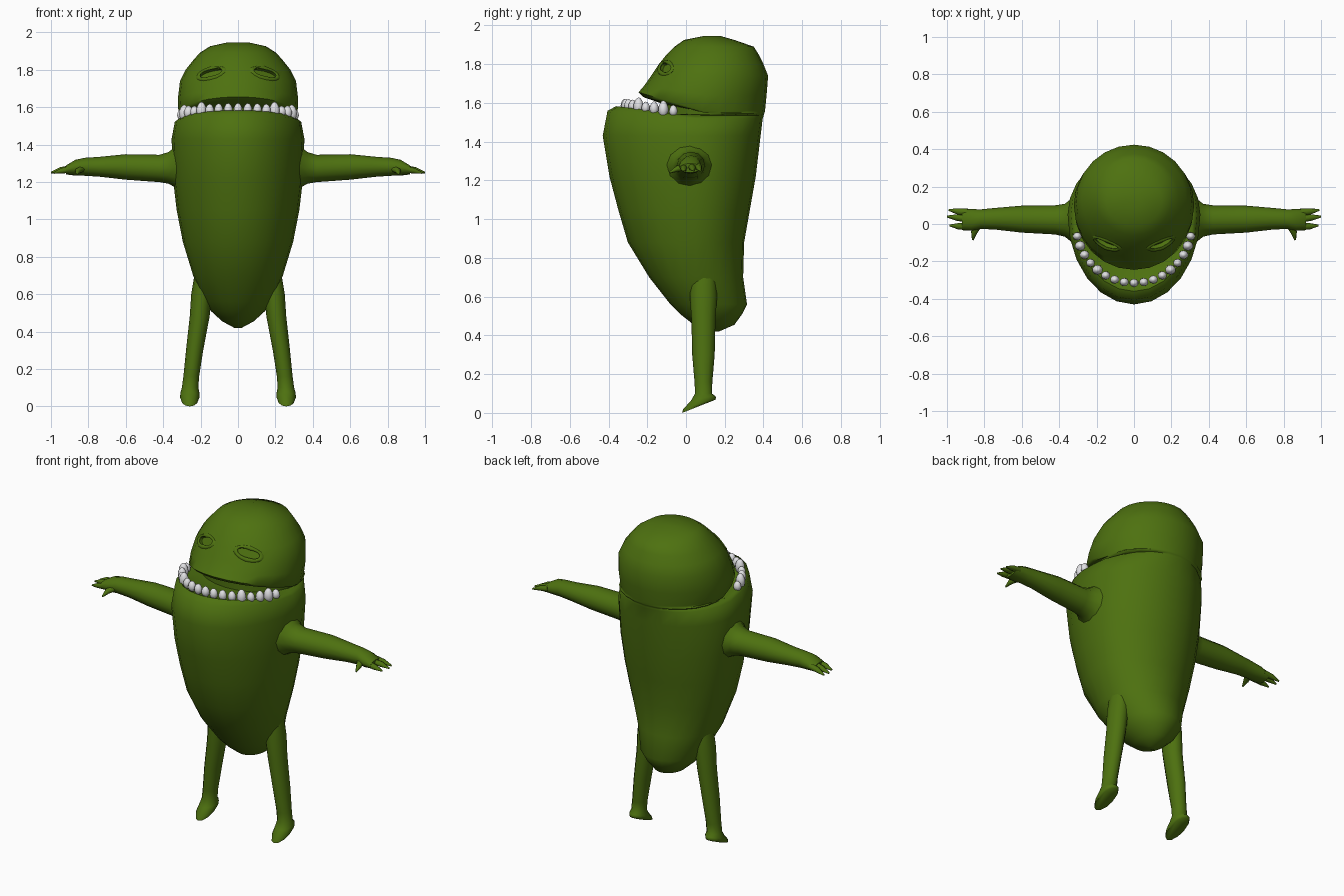
import bpy, bmesh, math
from mathutils import Vector

if "Cube" in bpy.data.objects:
    bpy.data.objects.remove(bpy.data.objects["Cube"])


def material(name, rgb):
    m = bpy.data.materials.new(name)
    m.use_nodes = True
    m.diffuse_color = (*rgb, 1)
    bsdf = next(n for n in m.node_tree.nodes if n.type == 'BSDF_PRINCIPLED')
    bsdf.inputs["Base Color"].default_value = (*rgb, 1)
    bsdf.inputs["Roughness"].default_value = 0.7
    return m


SKIN = material("green skin", (0.075, 0.165, 0.005))
TOOTH = material("tooth white", (0.75, 0.75, 0.77))


def finish(bm, name, mat, angle=60):
    bmesh.ops.recalc_face_normals(bm, faces=bm.faces)
    me = bpy.data.meshes.new(name)
    bm.to_mesh(me)
    bm.free()
    me.materials.append(mat)
    ob = bpy.data.objects.new(name, me)
    bpy.context.collection.objects.link(ob)
    smooth(ob, angle)
    return ob


def smooth(ob, angle):
    bpy.ops.object.select_all(action='DESELECT')
    ob.select_set(True)
    bpy.context.view_layer.objects.active = ob
    bpy.ops.object.shade_smooth_by_angle(angle=math.radians(angle))


def loft(name, rings, mat=SKIN, angle=60, closed=False):
    """Skin a list of point rings, capping the ends unless it is a closed loop."""
    bm = bmesh.new()
    loops = [[bm.verts.new(p) for p in r] for r in rings]
    n = len(loops[0])
    pairs = list(zip(loops, loops[1:]))
    if closed:
        pairs.append((loops[-1], loops[0]))
    else:
        bm.faces.new(loops[0])
        bm.faces.new(loops[-1])
    for a, b in pairs:
        for i in range(n):
            j = (i + 1) % n
            bm.faces.new((a[i], a[j], b[j], b[i]))
    return finish(bm, name, mat, angle)


def ellipse(c, u, v, n=10):
    c, u, v = Vector(c), Vector(u), Vector(v)
    return [c + u * math.cos(t * math.tau / n) + v * math.sin(t * math.tau / n)
            for t in range(n)]


# Body: z, half width, front y, back y, rise of the ring towards the front
BODY = [
    (0.42, 0.02, 0.13, 0.17, 0), (0.455, 0.085, 0.04, 0.25, 0),
    (0.51, 0.145, -0.03, 0.29, 0), (0.56, 0.18, -0.08, 0.315, 0),
    (0.70, 0.24, -0.19, 0.295, 0), (0.88, 0.295, -0.30, 0.30, 0),
    (1.05, 0.328, -0.35, 0.33, 0), (1.22, 0.348, -0.395, 0.36, 0),
    (1.43, 0.355, -0.43, 0.385, 0),
    # jaw rim, mouth floor, throat and upper lip
    (1.52, 0.338, -0.405, 0.396, 0.04), (1.53, 0.318, -0.36, 0.40, 0.053),
    (1.535, 0.308, -0.335, 0.40, 0.02), (1.54, 0.303, -0.12, 0.402, 0),
    (1.545, 0.305, -0.12, 0.404, 0.05), (1.55, 0.312, -0.22, 0.406, 0.08),
    (1.56, 0.318, -0.245, 0.408, 0.095),
    # head
    (1.64, 0.322, -0.215, 0.416, 0.05), (1.74, 0.31, -0.18, 0.424, 0),
    (1.80, 0.28, -0.14, 0.40, 0), (1.85, 0.24, -0.10, 0.375, 0),
    (1.89, 0.205, -0.06, 0.35, 0), (1.925, 0.15, -0.01, 0.25, 0),
    (1.945, 0.06, 0.09, 0.18, 0),
]


def body_ring(z, w, yf, yb, rise, n=24):
    mid = max(0.05, (yf + yb) / 2)
    pts = []
    for i in range(n):
        c, s = math.cos(i * math.tau / n), math.sin(i * math.tau / n)
        depth = yb - mid if s > 0 else mid - yf
        pts.append((w * c, mid + depth * s, z + rise * max(0, -s)))
    return pts


body = loft("body", [body_ring(*r) for r in BODY])

# Eyes: sunken almond sockets with raised lids
for side, label in ((1, "left"), (-1, "right")):
    out = Vector((0.42 * side, -0.75, 0.5)).normalized()
    along = Vector((0.14 * side, 0.06, -0.035))
    along = (along - out * along.dot(out)).normalized()
    up = out.cross(along).normalized()
    if up.z < 0:
        up = -up
    centre = body.closest_point_on_mesh(Vector((0.15 * side, -0.11, 1.79)))[1]

    def almond(offset, grow=0.0):
        pts = []
        for i in range(16):
            a = i * math.tau / 16
            s = math.sin(a)
            lift = (0.034 if s < 0 else 0.022) + grow
            pts.append(centre + along * (0.072 + grow) * math.cos(a)
                       + up * lift * s + out * offset)
        return pts

    lid_path = [body.closest_point_on_mesh(p)[1] for p in almond(0, 0.006)]
    cutter = loft(label + "_socket_cutter", [almond(-0.028), almond(0.08)])
    cutter.hide_render = True
    mod = body.modifiers.new("socket", 'BOOLEAN')
    mod.operation = 'DIFFERENCE'
    mod.solver = 'EXACT'
    mod.object = cutter
    bpy.context.view_layer.objects.active = body
    bpy.ops.object.modifier_apply(modifier=mod.name)
    bpy.data.objects.remove(cutter)

    lid_rings = []
    for p in lid_path:
        radial = (p - centre).normalized()
        lid_rings.append(ellipse(p, radial * 0.012, out * 0.007, 6))
    loft(label + "_eyelid", lid_rings, closed=True)
smooth(body, 60)

# Teeth: pegs along the lower jaw, larger towards the corners
COUNT = 17
for i in range(COUNT):
    t = (i / (COUNT - 1) * 2 - 1) * math.radians(78)
    front = math.cos(t)
    big = (1.0, 1.25, 0.85)[abs(i - COUNT // 2) % 3] if front < 0.85 else 0.9
    bm = bmesh.new()
    bmesh.ops.create_uvsphere(bm, u_segments=10, v_segments=7, radius=1)
    for v in bm.verts:
        taper = 1 - 0.2 * max(0, v.co.z)
        v.co = Vector((0.31 * math.sin(t) + v.co.x * 0.026 * taper * big ** 0.5,
                       -0.315 * front + v.co.y * 0.024 * taper * big ** 0.5,
                       1.545 + 0.038 * front + 0.008 * big + v.co.z * 0.035 * big))
    finish(bm, f"tooth_{i + 1}", TOOTH)

# Arm sections: x, middle y, middle z, half depth, half height
ARM = [
    (0.28, 0.02, 1.28, 0.15, 0.15), (0.335, 0.02, 1.28, 0.115, 0.11),
    (0.37, 0.02, 1.275, 0.088, 0.085), (0.42, 0.022, 1.272, 0.078, 0.073),
    (0.60, 0.026, 1.28, 0.072, 0.068), (0.74, 0.028, 1.281, 0.058, 0.053),
    (0.82, 0.026, 1.281, 0.052, 0.048), (0.87, 0.022, 1.276, 0.058, 0.042),
    (0.92, 0.022, 1.264, 0.055, 0.024),
]
# Fingers: start, knuckle, tip
FINGERS = {
    "upper_finger": ((0.89, 0.062, 1.272), (0.94, 0.067, 1.265), (0.99, 0.075, 1.25)),
    "middle_finger": ((0.89, 0.027, 1.272), (0.95, 0.035, 1.263), (1.0, 0.04, 1.25)),
    "lower_finger": ((0.89, -0.012, 1.268), (0.94, -0.012, 1.26), (0.985, -0.008, 1.248)),
    "thumb": ((0.83, 0.0, 1.27), (0.855, -0.045, 1.26), (0.862, -0.085, 1.24)),
}
# Leg sections: x, middle y, z, half width, half depth, forward drop
LEG = [
    (0.185, 0.09, 0.72, 0.045, 0.065, 0), (0.195, 0.09, 0.60, 0.055, 0.07, 0),
    (0.205, 0.09, 0.48, 0.053, 0.062, 0), (0.232, 0.09, 0.30, 0.046, 0.058, 0),
    (0.25, 0.09, 0.16, 0.042, 0.046, 0), (0.256, 0.09, 0.10, 0.044, 0.043, 0),
    (0.257, 0.088, 0.076, 0.05, 0.062, 0.012), (0.258, 0.07, 0.048, 0.052, 0.085, 0.03),
    (0.258, 0.066, 0.034, 0.046, 0.086, 0.034),
]

for s, label in ((1, "left"), (-1, "right")):
    loft(label + "_arm", [ellipse((x * s, y, z), (0, d, 0), (0, 0, h), 12)
                          for x, y, z, d, h in ARM])
    for name, path in FINGERS.items():
        pts = [Vector((x * s, y, z)) for x, y, z in path]
        ahead = (pts[-1] - pts[0]).normalized()
        flat = ahead.cross(Vector((0, 0, 1))).normalized()
        rise = flat.cross(ahead)
        loft(f"{label}_{name}", [ellipse(p, flat * r, rise * r * 0.9, 8)
                                 for p, r in zip(pts, (0.02, 0.017, 0.005))])
    loft(label + "_leg", [ellipse((x * s, y, z), (w, 0, 0), (0, d, drop), 12)
                          for x, y, z, w, d, drop in LEG])
